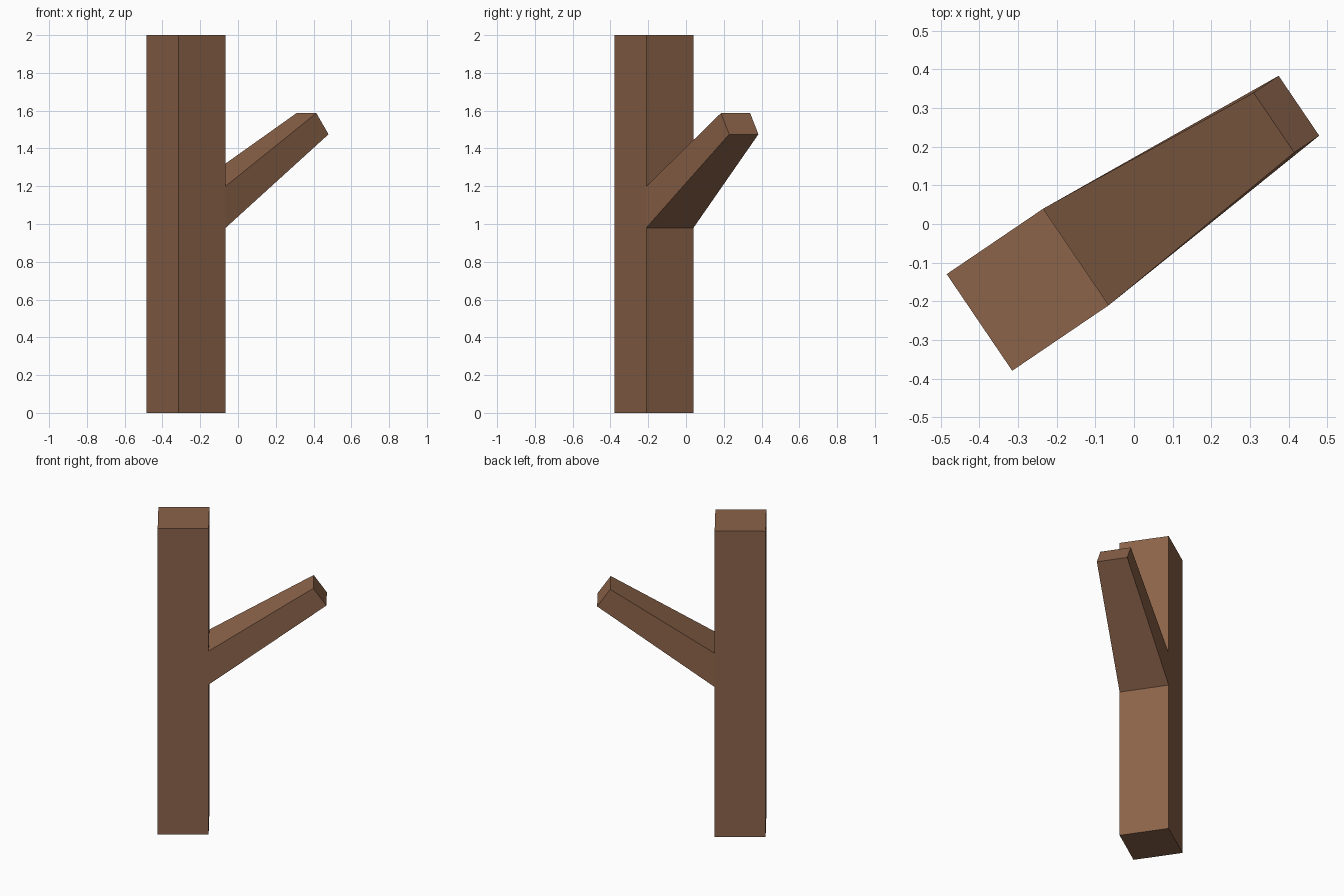
import bpy, bmesh, math
from mathutils import Matrix

if "Cube" in bpy.data.objects:
    bpy.data.objects.remove(bpy.data.objects["Cube"])

H = 0.151       # trunk half width
TIP = 0.0935    # branch tip half width

bm = bmesh.new()

# Trunk: square rings stacked at the ground, branch root and top
rings = [[bm.verts.new((x, y, z)) for x, y in ((-H, -H), (H, -H), (H, H), (-H, H))]
         for z in (0, 0.98, 1.2, 2)]
bm.faces.new(rings[0][::-1])
bm.faces.new(rings[-1])
root = None
for level, (a, b) in enumerate(zip(rings, rings[1:])):
    for i in range(4):
        j = (i + 1) % 4
        f = bm.faces.new((a[i], a[j], b[j], b[i]))
        if level == 1 and i == 1:
            root = f

# Branch: extrude the root face to a narrower, tilted tip
tip = bmesh.ops.extrude_discrete_faces(bm, faces=[root])["faces"][0]
for v in tip.verts:
    top = v.co.z > 1.1
    v.co = (0.770 if top else 0.848, math.copysign(TIP, v.co.y), 1.587 if top else 1.475)

bmesh.ops.recalc_face_normals(bm, faces=bm.faces)

# Turn the whole piece and centre it
bm.transform(Matrix.Translation((-0.275, -0.17, 0)) @ Matrix.Rotation(math.radians(34.15), 4, 'Z'))

mesh = bpy.data.meshes.new("trunk_with_branch")
bm.to_mesh(mesh)
bm.free()
obj = bpy.data.objects.new("trunk_with_branch", mesh)
bpy.context.collection.objects.link(obj)

bark = bpy.data.materials.new("bark")
bark.diffuse_color = (0.26, 0.125, 0.068, 1)
bark.use_nodes = True
bark.node_tree.nodes["Principled BSDF"].inputs["Base Color"].default_value = bark.diffuse_color
mesh.materials.append(bark)
